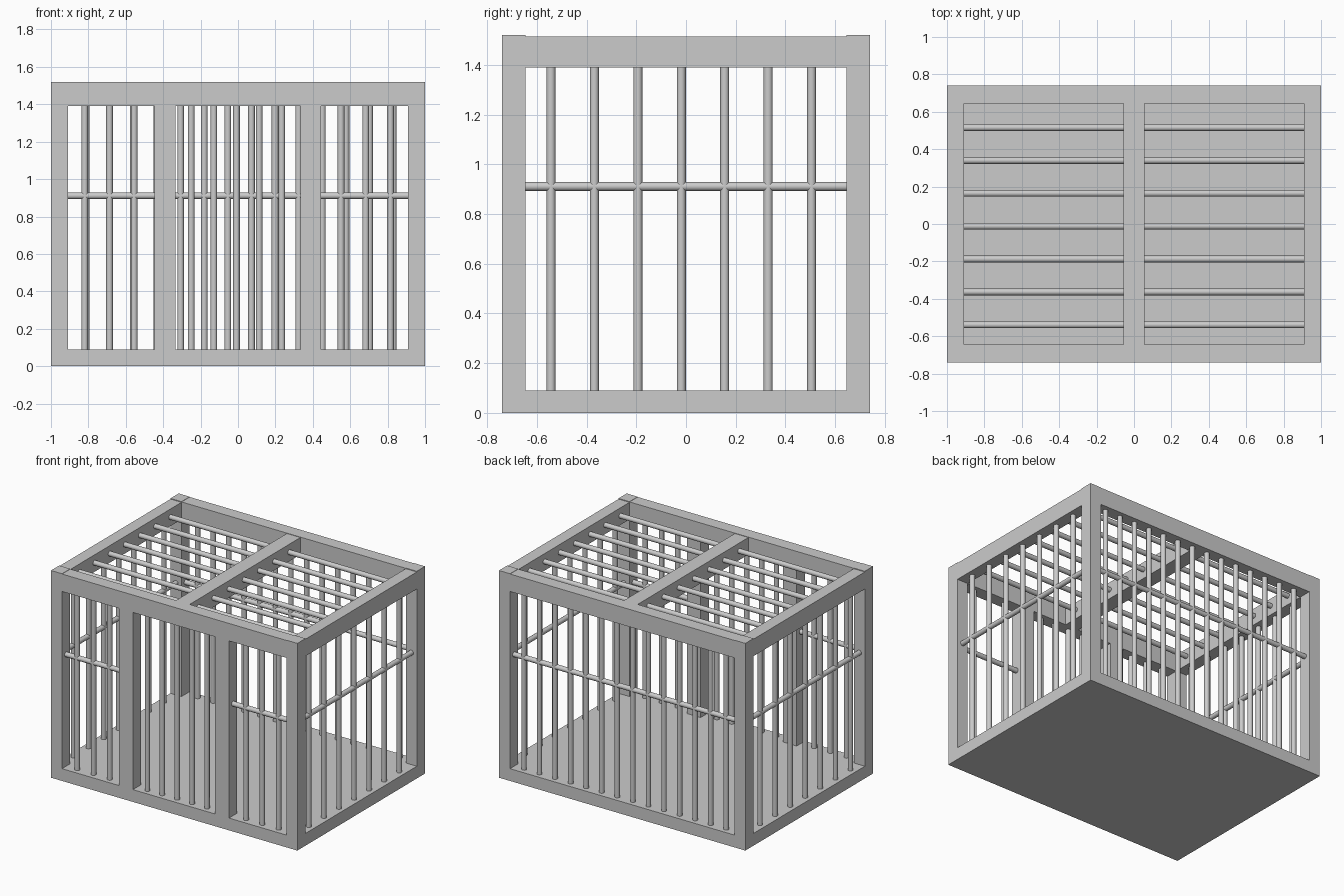
import bpy, bmesh
from mathutils import Vector

if "Cube" in bpy.data.objects:
    bpy.data.objects.remove(bpy.data.objects["Cube"])

W, D, H = 1.0, 0.74, 1.52      # half width, half depth, height
PX, PY = 0.91, 0.645           # inner faces of the frame
FLOOR, BEAM = 0.09, 1.39       # floor top, underside of the top beams
CX, CY = (W + PX) / 2, (D + PY) / 2
RAIL_Z, R = 0.911, 0.018


def box(name, x0, x1, y0, y1, z0, z1):
    bm = bmesh.new()
    bmesh.ops.create_cube(bm, size=1)
    for v in bm.verts:
        v.co = ((x0 + x1) / 2 + v.co.x * (x1 - x0),
                (y0 + y1) / 2 + v.co.y * (y1 - y0),
                (z0 + z1) / 2 + v.co.z * (z1 - z0))
    return finish(name, bm)


def finish(name, bm):
    me = bpy.data.meshes.new(name)
    bm.to_mesh(me)
    bm.free()
    ob = bpy.data.objects.new(name, me)
    bpy.context.collection.objects.link(ob)
    return ob


def rod(name, a, b):
    a, b = Vector(a), Vector(b)
    bm = bmesh.new()
    bmesh.ops.create_cone(bm, cap_ends=True, segments=16, radius1=R, radius2=R,
                          depth=(b - a).length)
    for f in bm.faces:
        f.smooth = len(f.verts) == 4
    for e in bm.edges:
        e.smooth = all(len(f.verts) == 4 for f in e.link_faces)
    ob = finish(name, bm)
    ob.location = (a + b) / 2
    ob.rotation_mode = 'QUATERNION'
    ob.rotation_quaternion = (b - a).to_track_quat('Z', 'Y')
    return ob


def upright(name, x, y):
    rod(name, (x, y, FLOOR - 0.01), (x, y, BEAM + 0.01))


# Floor slab
box("floor", -W, W, -D, D, 0, FLOOR)

# Corner posts
for sx in (-1, 1):
    for sy in (-1, 1):
        xs, ys = sorted((sx * PX, sx * W)), sorted((sy * PY, sy * D))
        box("corner_post", *xs, *ys, FLOOR, H)

# Top beams: front, back, sides and middle
box("front_beam", -PX, PX, -D, -PY, BEAM, 1.518)
box("back_beam", -PX, PX, PY, D, BEAM, 1.518)
box("left_beam", -W, -PX, -PY, PY, BEAM, 1.515)
box("right_beam", PX, W, -PY, PY, BEAM, 1.515)
box("middle_beam", -0.055, 0.055, -PY, PY, BEAM, 1.515)

# Door posts
box("left_door_post", -0.447, -0.335, -D, -PY, FLOOR, BEAM)
box("right_door_post", 0.333, 0.445, -D, -PY, FLOOR, BEAM)

# Front bars: two side panels and the door
for start, step, count in ((-0.819, 0.132, 3), (-0.250, 0.121, 5), (0.551, 0.132, 3)):
    for i in range(count):
        upright("front_bar", start + i * step, -CY)

# Back bars
for i in range(14):
    upright("back_bar", -0.812 + i * 0.1263, CY)

# Side bars and roof bars
for i in range(7):
    y = -0.543 + i * 0.1747
    upright("left_bar", -CX, y)
    upright("right_bar", CX, y)
    y = -0.539 + i * 0.1757
    rod("left_roof_bar", (-PX - 0.01, y, 1.457), (-0.045, y, 1.457))
    rod("right_roof_bar", (0.045, y, 1.457), (PX + 0.01, y, 1.457))

# Horizontal rails
rod("back_rail", (-PX - 0.01, CY, RAIL_Z), (PX + 0.01, CY, RAIL_Z))
rod("front_left_rail", (-PX - 0.01, -CY, RAIL_Z), (-0.44, -CY, RAIL_Z))
rod("front_right_rail", (0.44, -CY, RAIL_Z), (PX + 0.01, -CY, RAIL_Z))
for name, x in (("left_rail", -CX), ("right_rail", CX)):
    rod(name, (x, -PY - 0.01, RAIL_Z), (x, PY + 0.01, RAIL_Z))
